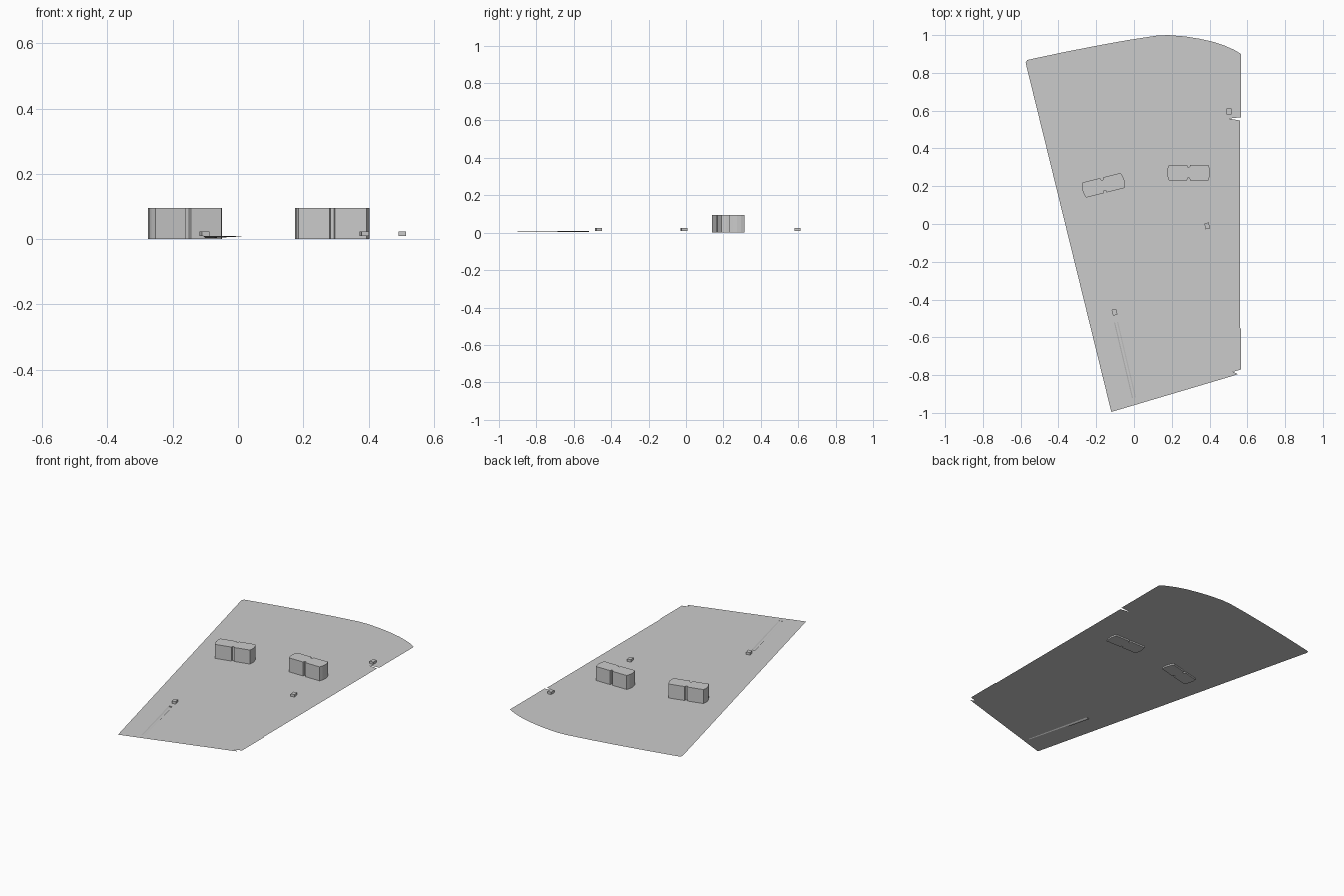
import bpy, bmesh, math
from mathutils import Matrix, Vector

if "Cube" in bpy.data.objects:
    bpy.data.objects.remove(bpy.data.objects["Cube"])

PLATE_Z = 0.009


def finish(name, bm):
    mesh = bpy.data.meshes.new(name)
    bm.to_mesh(mesh)
    bm.free()
    obj = bpy.data.objects.new(name, mesh)
    bpy.context.collection.objects.link(obj)
    return obj


def ring(bm, pts, z):
    return [bm.verts.new((x, y, z)) for x, y in pts]


def loop_edges(bm, vs):
    return [bm.edges.new((vs[i], vs[(i + 1) % len(vs)])) for i in range(len(vs))]


def prism(name, pts, z0, z1, loc, angle):
    """Extrude a 2D outline upward, then turn and place it."""
    bm = bmesh.new()
    low, high = ring(bm, pts, z0), ring(bm, pts, z1)
    n = len(pts)
    bm.faces.new(low[::-1])
    bm.faces.new(high)
    for i in range(n):
        j = (i + 1) % n
        bm.faces.new((low[i], low[j], high[j], high[i]))
    bmesh.ops.recalc_face_normals(bm, faces=bm.faces)
    obj = finish(name, bm)
    obj.location = (loc[0], loc[1], 0)
    obj.rotation_euler.z = math.radians(angle)
    return obj


# Floor sheet: tapered fan outline with notches on the right edge
outline = [(-0.12, -0.995), (0.52, -0.805), (0.55, -0.795), (0.525, -0.782),
           (0.567, -0.77), (0.567, -0.56), (0.562, -0.55), (0.562, 0.548),
           (0.50, 0.558), (0.567, 0.565), (0.567, 0.90), (0.53, 0.922),
           (0.48, 0.944), (0.42, 0.964), (0.35, 0.98), (0.27, 0.993),
           (0.18, 1.0), (0.12, 0.997), (-0.03, 0.974), (-0.18, 0.947),
           (-0.36, 0.912), (-0.53, 0.876), (-0.565, 0.868), (-0.574, 0.855)]

# Sloping groove: its long axis and its half widths at rim and floor
start, end = Vector((-0.095, -0.52)), Vector((0.0, -0.92))
side = (end - start).normalized().orthogonal()


def strip(half):
    return [start + side * half, start - side * half,
            end - side * half, end + side * half]


bm = bmesh.new()
border = ring(bm, outline, PLATE_Z)
rim = ring(bm, strip(0.011), PLATE_Z)
edges = loop_edges(bm, border) + loop_edges(bm, rim)
bmesh.ops.triangle_fill(bm, use_beauty=True, use_dissolve=False, edges=edges)
groove = ring(bm, strip(0.005), 0.003)
for v in groove[2:]:
    v.co.z = 0.008
for i in range(4):
    j = (i + 1) % 4
    bm.faces.new((rim[i], rim[j], groove[j], groove[i]))
bm.faces.new(groove)
bmesh.ops.recalc_face_normals(bm, faces=bm.faces)
if sum(f.normal.z * f.calc_area() for f in bm.faces) < 0:
    bmesh.ops.reverse_faces(bm, faces=bm.faces)
finish("floor_sheet", bm)

# Two upright blocks with bowed ends and a small notch mid-way on each long side
half = [(-0.008, -0.041), (-0.005, -0.029), (0.005, -0.029), (0.008, -0.041),
        (0.104, -0.041), (0.111, -0.022), (0.114, 0.0)]
block = half + [(x, -y) for x, y in half[-2::-1]]
block += [(-0.104, 0.041), (-0.111, 0.022), (-0.114, 0.0),
          (-0.111, -0.022), (-0.104, -0.041)]
prism("right_block", block, 0, 0.095, (0.289, 0.272), 0)
prism("left_block", block, 0, 0.095, (-0.162, 0.205), 14)

# Three small pegs resting on the sheet
peg = [(-0.012, -0.016), (0.012, -0.016), (0.012, 0.016), (-0.012, 0.016)]
for i, (loc, angle) in enumerate([((0.503, 0.595), 0), ((0.387, -0.01), 12),
                                  ((-0.103, -0.467), 14)]):
    prism(f"peg_{i + 1}", peg, PLATE_Z, 0.024, loc, angle)
